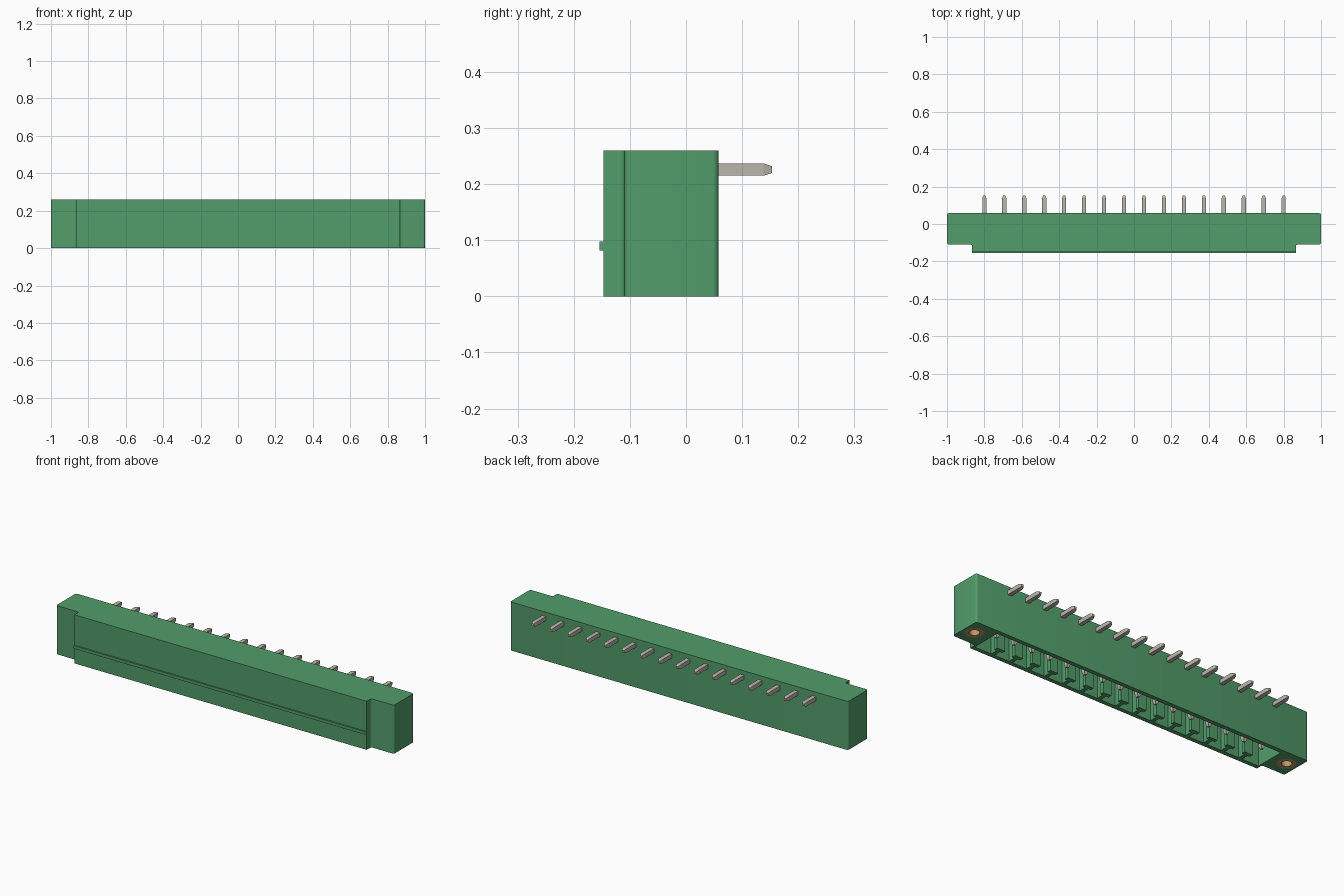
import bpy, bmesh
from mathutils import Vector

if "Cube" in bpy.data.objects:
    bpy.data.objects.remove(bpy.data.objects["Cube"], do_unlink=True)

POLES, PITCH, HEIGHT = 16, 0.1067, 0.26
PIN_X = [(i - (POLES - 1) / 2) * PITCH for i in range(POLES)]
PIN_Y, PIN_Z, PIN_R = -0.035, 0.226, 0.011
SCREW_X, SCREW_Y, BUSH_R, HOLE_R, BUSH_TOP = 0.942, -0.025, 0.046, 0.025, 0.17


def material(name, rgb):
    m = bpy.data.materials.new(name)
    m.use_nodes = True
    m.diffuse_color = (*rgb, 1)
    m.node_tree.nodes["Principled BSDF"].inputs["Base Color"].default_value = (*rgb, 1)
    return m


green = material("green plastic", (0.085, 0.335, 0.145))
tin = material("tinned metal", (0.49, 0.47, 0.41))
brass = material("brass", (0.5, 0.31, 0.14))


def make_object(name, bm, mat):
    bmesh.ops.recalc_face_normals(bm, faces=bm.faces)
    mesh = bpy.data.meshes.new(name)
    bm.to_mesh(mesh)
    bm.free()
    mesh.materials.append(mat)
    ob = bpy.data.objects.new(name, mesh)
    bpy.context.collection.objects.link(ob)
    return ob


def prism(points, z0, z1):
    """Extrude an xy outline from z0 to z1."""
    bm = bmesh.new()
    face = bm.faces.new([bm.verts.new((x, y, z0)) for x, y in points])
    top = bmesh.ops.extrude_face_region(bm, geom=[face])["geom"]
    bmesh.ops.translate(bm, vec=(0, 0, z1 - z0),
                        verts=[v for v in top if isinstance(v, bmesh.types.BMVert)])
    return bm


def activate(ob):
    bpy.ops.object.select_all(action="DESELECT")
    ob.select_set(True)
    bpy.context.view_layer.objects.active = ob


def smooth(ob):
    activate(ob)
    bpy.ops.object.shade_smooth_by_angle(angle=0.6)


def cut(ob, cutter):
    activate(ob)
    mod = ob.modifiers.new("cut", "BOOLEAN")
    mod.operation, mod.solver, mod.object = "DIFFERENCE", "EXACT", cutter
    bpy.ops.object.modifier_apply(modifier=mod.name)
    bpy.data.objects.remove(cutter, do_unlink=True)


def cylinder(name, x, y, z0, z1, r, mat):
    bm = bmesh.new()
    bmesh.ops.create_cone(bm, cap_ends=True, segments=32, radius1=r, radius2=r, depth=z1 - z0)
    bmesh.ops.translate(bm, verts=bm.verts, vec=(x, y, (z0 + z1) / 2))
    return make_object(name, bm, mat)


# Housing: stepped outline with rounded vertical corners
half = [(0.865, -0.147), (0.865, -0.11), (1, -0.11), (1, 0.058)]
bm = prism(half + [(-x, y) for x, y in reversed(half)], 0, HEIGHT)
corners = [e for e in bm.edges
           if abs(e.verts[0].co.z - e.verts[1].co.z) > 0.1 and e.verts[0].co.y > -0.14]
bmesh.ops.bevel(bm, geom=corners, offset=0.01, segments=4, profile=0.5, affect="EDGES")
housing = make_object("housing", bm, green)

# Socket: cavity open at the bottom, with T-shaped coding ribs between the poles
FRONT, BACK, SIDE = -0.125, 0.035, 0.856
STEM, HEAD, NECK, REACH = 0.01, 0.024, -0.085, -0.065
outline = [(-SIDE, BACK), (-SIDE, FRONT)]
for x in [(a + b) / 2 for a, b in zip(PIN_X, PIN_X[1:])]:
    rib = [(-STEM, FRONT), (-STEM, NECK), (-HEAD, NECK), (-HEAD, REACH)]
    outline += [(x + dx, y) for dx, y in rib]
    outline += [(x - dx, y) for dx, y in reversed(rib)]
outline += [(SIDE, FRONT), (SIDE, BACK)]
cut(housing, make_object("cavity_cutter", prism(outline, -0.05, 0.2), green))

# Threaded bushings in the end flanges
for side, label in ((1, "left"), (-1, "right")):
    x = side * SCREW_X
    cut(housing, cylinder("seat_cutter", x, SCREW_Y, -0.05, BUSH_TOP, BUSH_R, green))
    bushing = cylinder(label + "_bushing", x, SCREW_Y, 0, BUSH_TOP, BUSH_R, brass)
    cut(bushing, cylinder("hole_cutter", x, SCREW_Y, -0.05, BUSH_TOP - 0.02, HOLE_R, brass))
    smooth(bushing)
smooth(housing)

# Latch rib along the front wall
bm = bmesh.new()
bmesh.ops.create_cube(bm, size=1)
bmesh.ops.scale(bm, verts=bm.verts, vec=(1.73, 0.012, 0.016))
bmesh.ops.translate(bm, verts=bm.verts, vec=(0, -0.148, 0.09))
make_object("latch_rib", bm, green)


def add_bar(bm, start, axis, length, tip=0.015):
    """Square bar from start along axis, with a tapered tip."""
    axis, side = Vector(axis), Vector((1, 0, 0))
    up = axis.cross(side)
    rings = []
    for along, s in ((0, 1), (length - tip, 1), (length, 0.55)):
        rings.append([bm.verts.new(Vector(start) + axis * along + (side * a + up * b) * PIN_R * s)
                      for a, b in ((-1, -1), (1, -1), (1, 1), (-1, 1))])
    for low, high in zip(rings, rings[1:]):
        for i in range(4):
            j = (i + 1) % 4
            bm.faces.new((low[i], low[j], high[j], high[i]))
    bm.faces.new(rings[0])
    bm.faces.new(rings[-1])


# Right-angled contacts: solder tail to the back, blade down into the socket
bm = bmesh.new()
for x in PIN_X:
    add_bar(bm, (x, PIN_Y - PIN_R, PIN_Z), (0, 1, 0), 0.153 - PIN_Y + PIN_R)
    add_bar(bm, (x, PIN_Y, PIN_Z), (0, 0, -1), PIN_Z - 0.03)
make_object("contact_pins", bm, tin)
